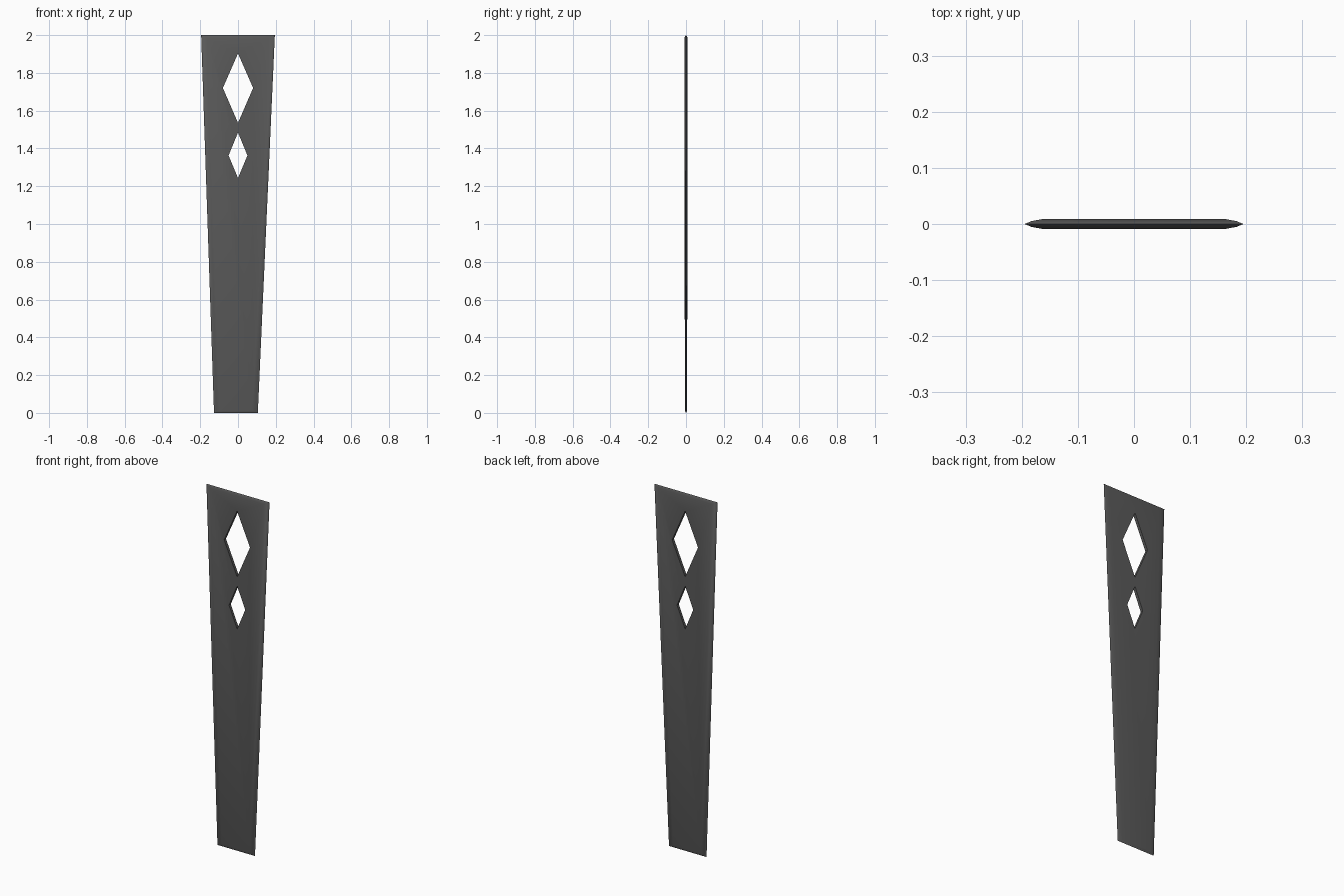
import bpy, bmesh, math

if "Cube" in bpy.data.objects:
    bpy.data.objects.remove(bpy.data.objects["Cube"])

mat = bpy.data.materials.new("dark grey metal")
mat.diffuse_color = (0.1, 0.1, 0.1, 1)
mat.use_nodes = True
mat.node_tree.nodes["Principled BSDF"].inputs["Base Color"].default_value = mat.diffuse_color


def make(name, rings):
    """Loft equal-length rings front to back and cap both ends."""
    bm = bmesh.new()
    loops = [[bm.verts.new(p) for p in ring] for ring in rings]
    n = len(loops[0])
    for a, b in zip(loops, loops[1:]):
        for i in range(n):
            j = (i + 1) % n
            bm.faces.new((a[i], a[j], b[j], b[i]))
    bm.faces.new(loops[0])
    bm.faces.new(loops[-1])
    bmesh.ops.recalc_face_normals(bm, faces=bm.faces[:])
    me = bpy.data.meshes.new(name)
    bm.to_mesh(me)
    bm.free()
    ob = bpy.data.objects.new(name, me)
    bpy.context.collection.objects.link(ob)
    me.materials.append(mat)
    return ob


def outline(side, end, k):
    """Tapered outline inset at sides and ends; k scales the thickness."""
    def pt(left, z):
        t = z / 2
        x = -0.127 - 0.068 * t + side if left else 0.105 + 0.09 * t - side
        return (x, k * (0.006 + 0.0025 * t), z)
    return [pt(True, end), pt(False, end), pt(False, 2 - end), pt(True, 2 - end)]


# blade plate: flat faces with bevels running to a sharp rim
blade = make("blade_plate", [
    outline(0.03, 0.014, -1), outline(0.012, 0.006, -0.6), outline(0, 0, 0),
    outline(0.012, 0.006, 0.6), outline(0.03, 0.014, 1)])

# diamond cut-outs: half width, bottom, middle, top
for w, lo, mid, hi in ((0.08, 1.535, 1.72, 1.903), (0.05, 1.243, 1.363, 1.484)):
    cutter = make("diamond_cutter", [
        [(0, y, lo), (w, y, mid), (0, y, hi), (-w, y, mid)] for y in (-0.1, 0.1)])
    cutter.hide_render = True
    mod = blade.modifiers.new("cut", 'BOOLEAN')
    mod.operation = 'DIFFERENCE'
    mod.solver = 'EXACT'
    mod.object = cutter
    bpy.context.view_layer.objects.active = blade
    bpy.ops.object.modifier_apply(modifier=mod.name)
    bpy.data.objects.remove(cutter)

bpy.ops.object.select_all(action='DESELECT')
blade.select_set(True)
bpy.context.view_layer.objects.active = blade
bpy.ops.object.shade_smooth_by_angle(angle=math.radians(30))
